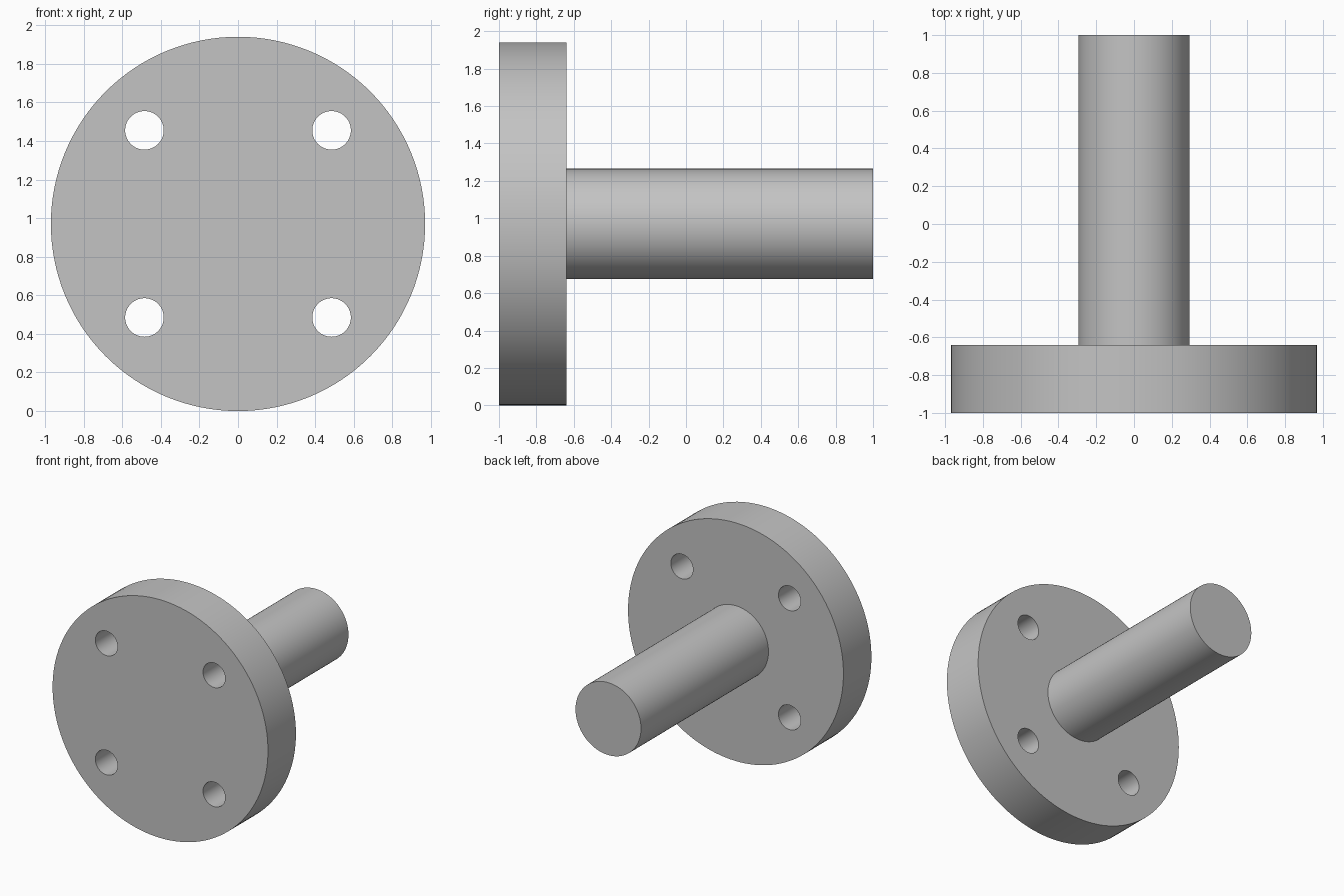
import bpy
import math

if "Cube" in bpy.data.objects:
    bpy.data.objects.remove(bpy.data.objects["Cube"], do_unlink=True)

RADIUS = 0.97        # flange radius, also the axis height
FRONT, STEP, BACK = -1.0, -0.64, 1.0
SHAFT_RADIUS = 0.295
HOLE_RADIUS = 0.1
HOLE_OFFSET = 0.485

steel = bpy.data.materials.new("plain grey")
steel.use_nodes = True
grey = (0.55, 0.55, 0.55, 1)
steel.diffuse_color = grey
steel.node_tree.nodes["Principled BSDF"].inputs["Base Color"].default_value = grey


def rod(name, radius, y0, y1, x=0, z=RADIUS, sides=128):
    """Cylinder lying along y from y0 to y1."""
    bpy.ops.mesh.primitive_cylinder_add(
        vertices=sides, radius=radius, depth=y1 - y0,
        location=(x, (y0 + y1) / 2, z), rotation=(math.pi / 2, 0, 0))
    obj = bpy.context.object
    obj.name = name
    obj.data.materials.append(steel)
    return obj


def smooth(obj):
    bpy.ops.object.select_all(action='DESELECT')
    obj.select_set(True)
    bpy.context.view_layer.objects.active = obj
    bpy.ops.object.shade_smooth_by_angle(angle=math.radians(30))


# Round flange with four through bolt holes
flange = rod("flange", RADIUS, FRONT, STEP)
for sx in (-1, 1):
    for sz in (-1, 1):
        cutter = rod("hole_cutter", HOLE_RADIUS, FRONT - 0.1, STEP + 0.1,
                     sx * HOLE_OFFSET, RADIUS + sz * HOLE_OFFSET, 64)
        cutter.hide_render = True
        cut = flange.modifiers.new("bolt_hole", 'BOOLEAN')
        cut.operation = 'DIFFERENCE'
        cut.solver = 'EXACT'
        cut.object = cutter
        bpy.context.view_layer.objects.active = flange
        bpy.ops.object.modifier_apply(modifier=cut.name)
        bpy.data.objects.remove(cutter, do_unlink=True)
smooth(flange)

# Solid shaft behind the flange
smooth(rod("shaft", SHAFT_RADIUS, STEP, BACK))
